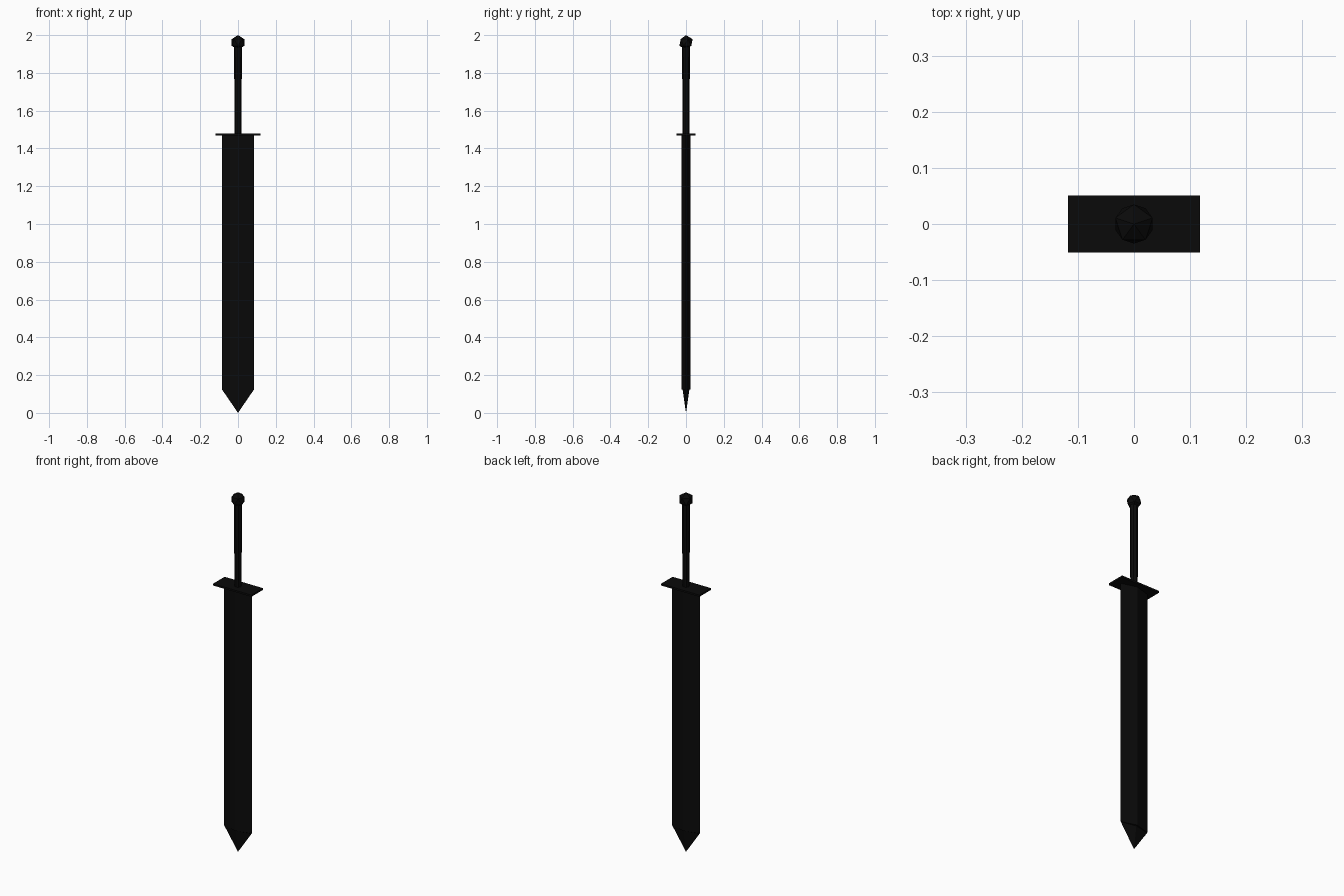
import bpy, bmesh
from math import radians
from mathutils import Matrix, Vector

if "Cube" in bpy.data.objects:
    bpy.data.objects.remove(bpy.data.objects["Cube"])

black = bpy.data.materials.new("black")
black.diffuse_color = (0.003, 0.003, 0.003, 1)
black.use_nodes = True
black.node_tree.nodes["Principled BSDF"].inputs["Base Color"].default_value = black.diffuse_color


def finish(name, bm):
    bmesh.ops.recalc_face_normals(bm, faces=bm.faces)
    mesh = bpy.data.meshes.new(name)
    bm.to_mesh(mesh)
    bm.free()
    mesh.materials.append(black)
    obj = bpy.data.objects.new(name, mesh)
    bpy.context.collection.objects.link(obj)
    return obj


def diamond_ring(bm, half_w, half_d, z):
    return [bm.verts.new(p) for p in
            ((half_w, 0, z), (0, half_d, z), (-half_w, 0, z), (0, -half_d, z))]


# Blade: diamond section, slim step at the shoulder, then a point
bm = bmesh.new()
rings = [diamond_ring(bm, 0.085, 0.025, 1.473),
         diamond_ring(bm, 0.085, 0.025, 0.125),
         diamond_ring(bm, 0.084, 0.018, 0.123)]
bm.faces.new(rings[0])
for a, b in zip(rings, rings[1:]):
    for i in range(4):
        j = (i + 1) % 4
        bm.faces.new((a[i], a[j], b[j], b[i]))
tip = bm.verts.new((0, 0, 0))
for i in range(4):
    bm.faces.new((rings[-1][i], rings[-1][(i + 1) % 4], tip))
finish("blade", bm)

# Crossguard: thin rectangular plate
bm = bmesh.new()
bmesh.ops.create_cube(bm, size=1)
bmesh.ops.scale(bm, vec=Vector((0.236, 0.101, 0.01)), verts=bm.verts)
bmesh.ops.translate(bm, vec=Vector((0, 0, 1.474)), verts=bm.verts)
finish("crossguard", bm)

# Grip: faceted, slightly wider towards the pommel
bm = bmesh.new()
bmesh.ops.create_cone(bm, cap_ends=True, segments=8, radius1=0.018,
                      radius2=0.021, depth=0.48,
                      matrix=Matrix.Translation((0, 0, 1.71)))
finish("grip", bm)

# Pommel: low-poly ball
bm = bmesh.new()
bmesh.ops.create_icosphere(bm, subdivisions=1, radius=0.039,
                           matrix=Matrix.Translation((0, 0, 1.961))
                           @ Matrix.Rotation(radians(90), 4, 'Z'))
finish("pommel", bm)
